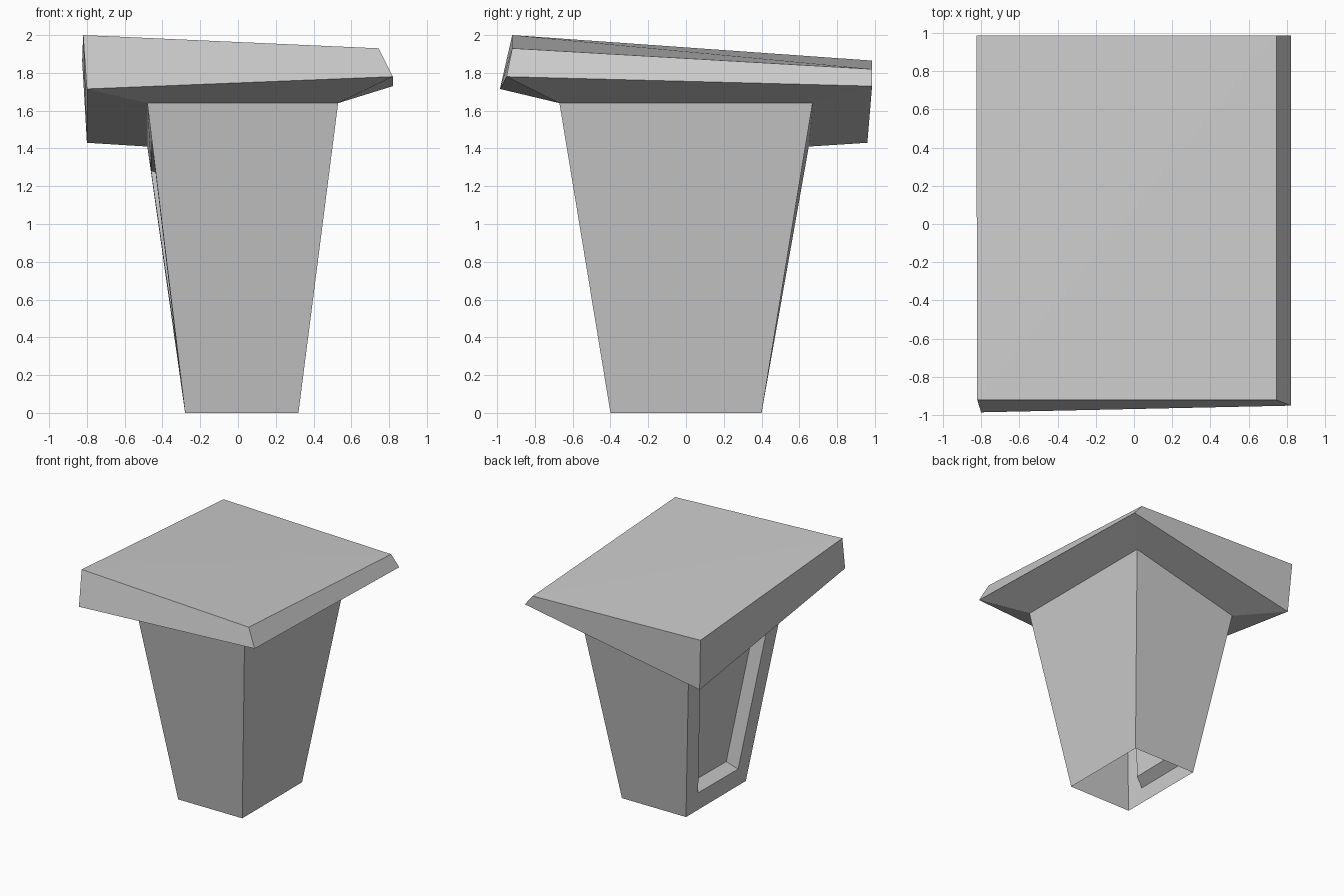
import bpy
import bmesh

# Remove the default cube
cube = bpy.data.objects.get("Cube")
if cube:
    bpy.data.objects.remove(cube, do_unlink=True)

# Plain grey material
grey = bpy.data.materials.new("plain_grey")
grey.use_nodes = True
colour = (0.6, 0.6, 0.6, 1)
grey.diffuse_color = colour
grey.node_tree.nodes["Principled BSDF"].inputs["Base Color"].default_value = colour

# Cross-sections, each corner in the order front -x, front +x, back +x, back -x
FOOT = [(-0.28, -0.40, 0), (0.32, -0.40, 0), (0.32, 0.40, 0), (-0.28, 0.40, 0)]
NECK = [(-0.48, -0.67, 1.64), (0.53, -0.67, 1.64), (0.53, 0.67, 1.64), (-0.48, 0.65, 1.41)]
EAVE = [(-0.80, -0.985, 1.715), (0.82, -0.95, 1.78), (0.82, 0.985, 1.73), (-0.80, 0.96, 1.43)]
ROOF = [(-0.82, -0.92, 2.0), (0.745, -0.92, 1.93), (0.745, 0.985, 1.82), (-0.825, 0.985, 1.865)]


def loft(bm, sections):
    """Join four-cornered sections with side faces; return rings and sides."""
    rings = [[bm.verts.new(p) for p in s] for s in sections]
    sides = []
    for low, high in zip(rings, rings[1:]):
        for i in range(4):
            j = (i + 1) % 4
            sides.append(bm.faces.new((low[i], low[j], high[j], high[i])))
    bm.normal_update()
    return rings, sides


def finish(bm, name):
    """Turn the bmesh into a flat-shaded grey object."""
    mesh = bpy.data.meshes.new(name)
    bm.to_mesh(mesh)
    bm.free()
    mesh.materials.append(grey)
    obj = bpy.data.objects.new(name, mesh)
    bpy.context.collection.objects.link(obj)
    return obj


# Tapered hollow post, open below, with a recessed panel on its -x side
bm = bmesh.new()
rings, sides = loft(bm, [FOOT, NECK])
panel = sides[3]
bmesh.ops.inset_individual(bm, faces=[panel], thickness=0.16, use_even_offset=True)
bm.normal_update()
bmesh.ops.inset_individual(bm, faces=[panel], thickness=0.045, depth=-0.09, use_even_offset=True)
finish(bm, "post")

# Overhanging cap with a tilted top, split along one diagonal
bm = bmesh.new()
rings, sides = loft(bm, [NECK, EAVE, ROOF])
a, b, c, d = rings[-1]
bm.faces.new((a, b, c))
bm.faces.new((a, c, d))
finish(bm, "cap")
